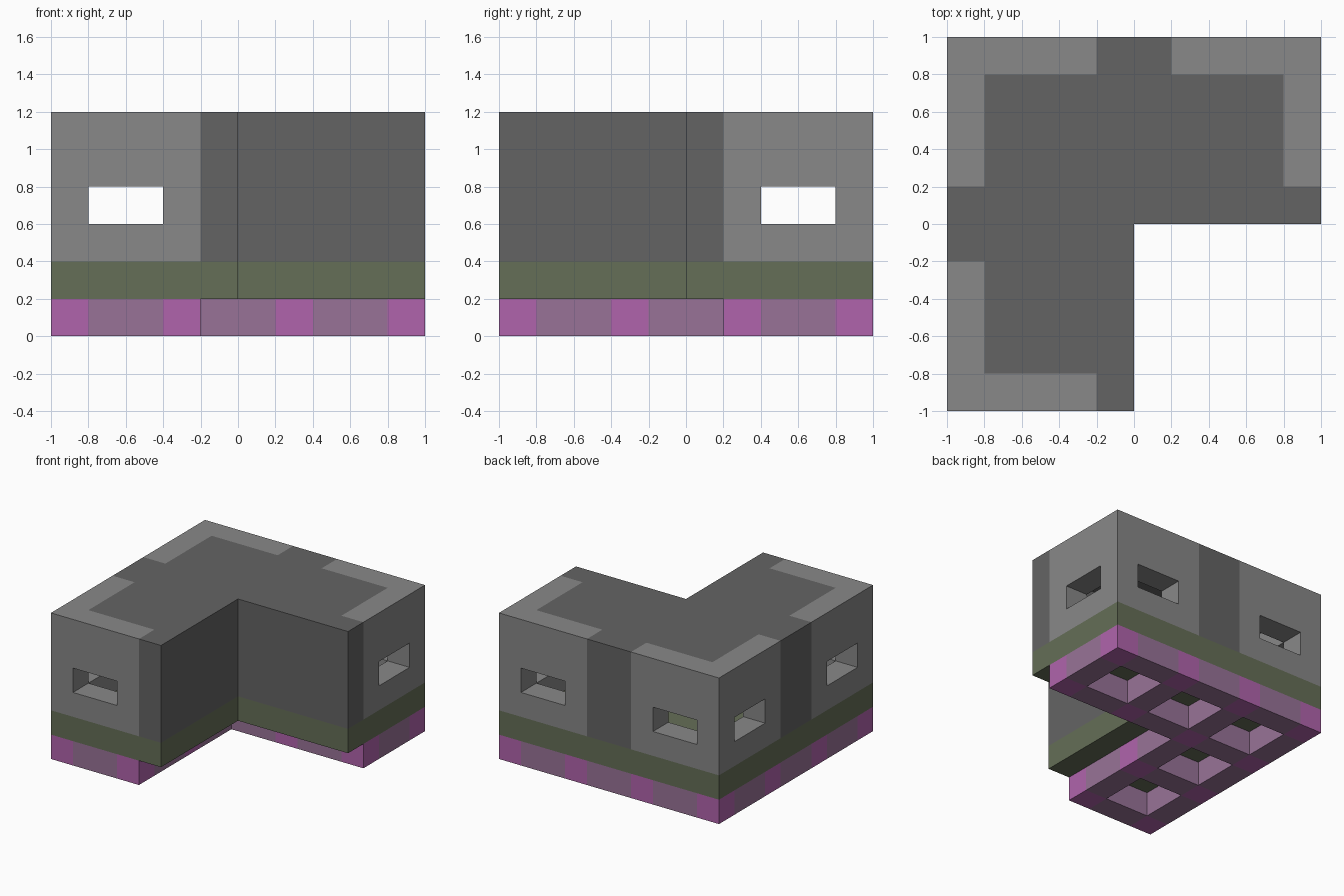
import bpy
import bmesh
from mathutils import Vector

if "Cube" in bpy.data.objects:
    bpy.data.objects.remove(bpy.data.objects["Cube"], do_unlink=True)

UNIT = 0.2   # every part is laid out on blocks of this size
N = 10       # blocks along each side


def material(name, r, g, b):
    mat = bpy.data.materials.new(name)
    mat.use_nodes = True
    mat.diffuse_color = (r, g, b, 1)
    mat.node_tree.nodes["Principled BSDF"].inputs["Base Color"].default_value = (r, g, b, 1)
    return mat


light_grey = material("light grey", 0.246, 0.246, 0.246)
dark_grey = material("dark grey", 0.127, 0.127, 0.127)
olive = material("olive green", 0.13, 0.156, 0.095)
pink = material("pink", 0.434, 0.127, 0.413)
mauve = material("mauve", 0.314, 0.171, 0.309)


# Plan shapes, in block coordinates
def in_plan(i, j):
    return 0 <= i < N and 0 <= j < N and (i < 5 or j >= 5)


def in_room(i, j):
    return 1 <= i < N - 1 and 1 <= j < N - 1 and (i < 4 or j >= 6)


def on_outer_side(i, j):
    return i in (0, N - 1) or j in (0, N - 1)


def is_window(i, j, k):
    along = j if i in (0, N - 1) else i
    return k == 3 and on_outer_side(i, j) and along in (1, 2, 7, 8)


# Which part fills each block
def part_at(i, j, k):
    if not in_plan(i, j):
        return None
    if k == 0:
        pit = i % 3 and j % 3
        return "base_frame" if (i < 4 or j >= 6) and not pit else None
    if k == 1:
        return "floor_slab"
    if 2 <= k <= 5:
        if in_room(i, j):
            return "roof" if k == 5 else None
        return None if is_window(i, j, k) else "walls"
    return None


# Colour rules per part
def base_colour(i, j):
    return 0 if i % 3 == 0 and j % 3 == 0 else 1


def wall_colour(i, j):
    middle = i in (4, 5) or j in (4, 5)
    return 0 if on_outer_side(i, j) and not middle else 1


def build(name, mats, colour):
    """Make one part from the exposed sides of its blocks."""
    bm = bmesh.new()
    for i in range(N):
        for j in range(N):
            for k in range(6):
                if part_at(i, j, k) != name:
                    continue
                centre = Vector((i - N / 2 + 0.5, j - N / 2 + 0.5, k + 0.5))
                for axis in range(3):
                    for sign in (-1, 1):
                        step = [0, 0, 0]
                        step[axis] = sign
                        if part_at(i + step[0], j + step[1], k + step[2]):
                            continue
                        n = Vector(step)
                        u = Vector([a == (axis + 1) % 3 for a in range(3)])
                        v = n.cross(u)
                        loop = (-u - v, u - v, u + v, v - u)
                        face = bm.faces.new(
                            [bm.verts.new((centre + (n + c) / 2) * UNIT) for c in loop])
                        face.material_index = colour(i, j)
    bmesh.ops.remove_doubles(bm, verts=bm.verts, dist=0.001)
    mesh = bpy.data.meshes.new(name)
    bm.to_mesh(mesh)
    bm.free()
    for mat in mats:
        mesh.materials.append(mat)
    bpy.context.collection.objects.link(bpy.data.objects.new(name, mesh))


def plain(i, j):
    return 0


# Base with pits, floor, windowed walls and inset roof
build("base_frame", [pink, mauve], base_colour)
build("floor_slab", [olive], plain)
build("walls", [light_grey, dark_grey], wall_colour)
build("roof", [dark_grey], plain)
